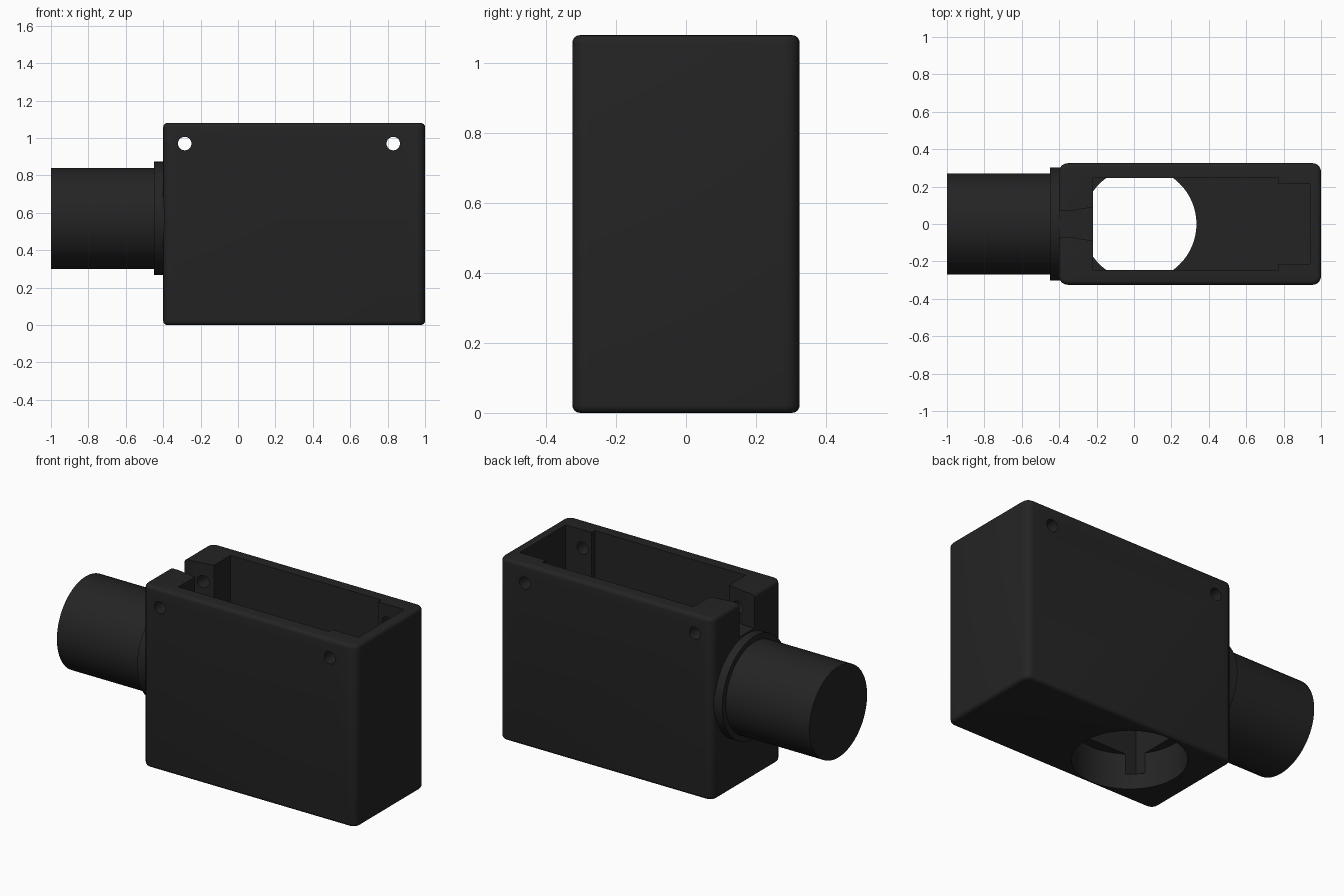
import bpy, bmesh, math
from mathutils import Matrix, Vector

if "Cube" in bpy.data.objects:
    bpy.data.objects.remove(bpy.data.objects["Cube"])

black = bpy.data.materials.new("matte black plastic")
black.diffuse_color = (0.0175, 0.0175, 0.0175, 1)
black.use_nodes = True
black.node_tree.nodes["Principled BSDF"].inputs["Base Color"].default_value = black.diffuse_color


def add_object(name, bm):
    bmesh.ops.recalc_face_normals(bm, faces=bm.faces[:])
    mesh = bpy.data.meshes.new(name)
    bm.to_mesh(mesh)
    bm.free()
    mesh.materials.append(black)
    obj = bpy.data.objects.new(name, mesh)
    bpy.context.collection.objects.link(obj)
    return obj


def prism(name, outline, z0, z1):
    """Extrude a plan outline from z0 up to z1."""
    bm = bmesh.new()
    base = bm.faces.new([bm.verts.new((x, y, z0)) for x, y in outline])
    top = bmesh.ops.extrude_face_region(bm, geom=[base])["geom"]
    bmesh.ops.translate(bm, vec=(0, 0, z1 - z0),
                        verts=[v for v in top if isinstance(v, bmesh.types.BMVert)])
    return add_object(name, bm)


def block(name, x0, x1, half_y, z0, z1):
    return prism(name, [(x0, -half_y), (x1, -half_y), (x1, half_y), (x0, half_y)], z0, z1)


def cylinder(name, radius, length, centre, axis, sides):
    bm = bmesh.new()
    turn = Vector((0, 0, 1)).rotation_difference(Vector(axis)).to_matrix().to_4x4()
    bmesh.ops.create_cone(bm, cap_ends=True, segments=sides, radius1=radius,
                          radius2=radius, depth=length,
                          matrix=Matrix.Translation(centre) @ turn)
    return add_object(name, bm)


def cut(target, cutter):
    """Subtract the cutter, then discard it."""
    mod = target.modifiers.new("cut", "BOOLEAN")
    mod.operation = "DIFFERENCE"
    mod.solver = "EXACT"
    mod.object = cutter
    bpy.context.view_layer.objects.active = target
    bpy.ops.object.modifier_apply(modifier=mod.name)
    bpy.data.objects.remove(cutter)


def smooth(obj):
    bpy.ops.object.select_all(action="DESELECT")
    obj.select_set(True)
    bpy.context.view_layer.objects.active = obj
    bpy.ops.object.shade_smooth_by_angle(angle=math.radians(30))


# Housing: box with rounded uprights and softer top and bottom rims
bm = bmesh.new()
bmesh.ops.create_cube(bm, size=1, matrix=Matrix.Translation((0.3, 0, 0.54))
                      @ Matrix.Diagonal((1.4, 0.65, 1.08, 1)))
uprights = [e for e in bm.edges if abs(e.verts[0].co.z - e.verts[1].co.z) > 0.5]
bmesh.ops.bevel(bm, geom=uprights, offset=0.045, segments=5, profile=0.5, affect="EDGES")
rims = [e for e in bm.edges if abs(e.verts[0].co.z - e.verts[1].co.z) < 0.01]
bmesh.ops.bevel(bm, geom=rims, offset=0.022, segments=4, profile=0.5, affect="EDGES")
housing = add_object("housing", bm)

# Open cavity, with a narrower bay at the far end
cut(housing, prism("cavity", [(-0.22, -0.245), (0.77, -0.245), (0.77, -0.215), (0.94, -0.215),
                              (0.94, 0.215), (0.77, 0.215), (0.77, 0.245), (-0.22, 0.245)],
                   0.09, 1.2))

# Flared cable slot through the thick end wall
cut(housing, prism("cable_slot", [(-0.5, -0.07), (-0.34, -0.07), (-0.22, -0.09), (-0.2, -0.09),
                                  (-0.2, 0.09), (-0.22, 0.09), (-0.34, 0.07), (-0.5, 0.07)],
                   0.88, 1.2))

# Round opening in the floor, biting into the side walls
cut(housing, cylinder("floor_opening", 0.304, 0.41, (0.03, 0, 0.005), (0, 0, 1), 64))

# Screw holes through both side walls
for x in (-0.285, 0.83):
    cut(housing, cylinder("screw_hole", 0.036, 1, (x, 0, 0.97), (0, 1, 0), 32))
smooth(housing)

# Collar and solid round spigot on the end wall
smooth(cylinder("collar", 0.303, 0.1, (-0.40, 0, 0.57), (1, 0, 0), 64))
smooth(cylinder("spigot", 0.27, 0.6, (-0.70, 0, 0.57), (1, 0, 0), 64))
